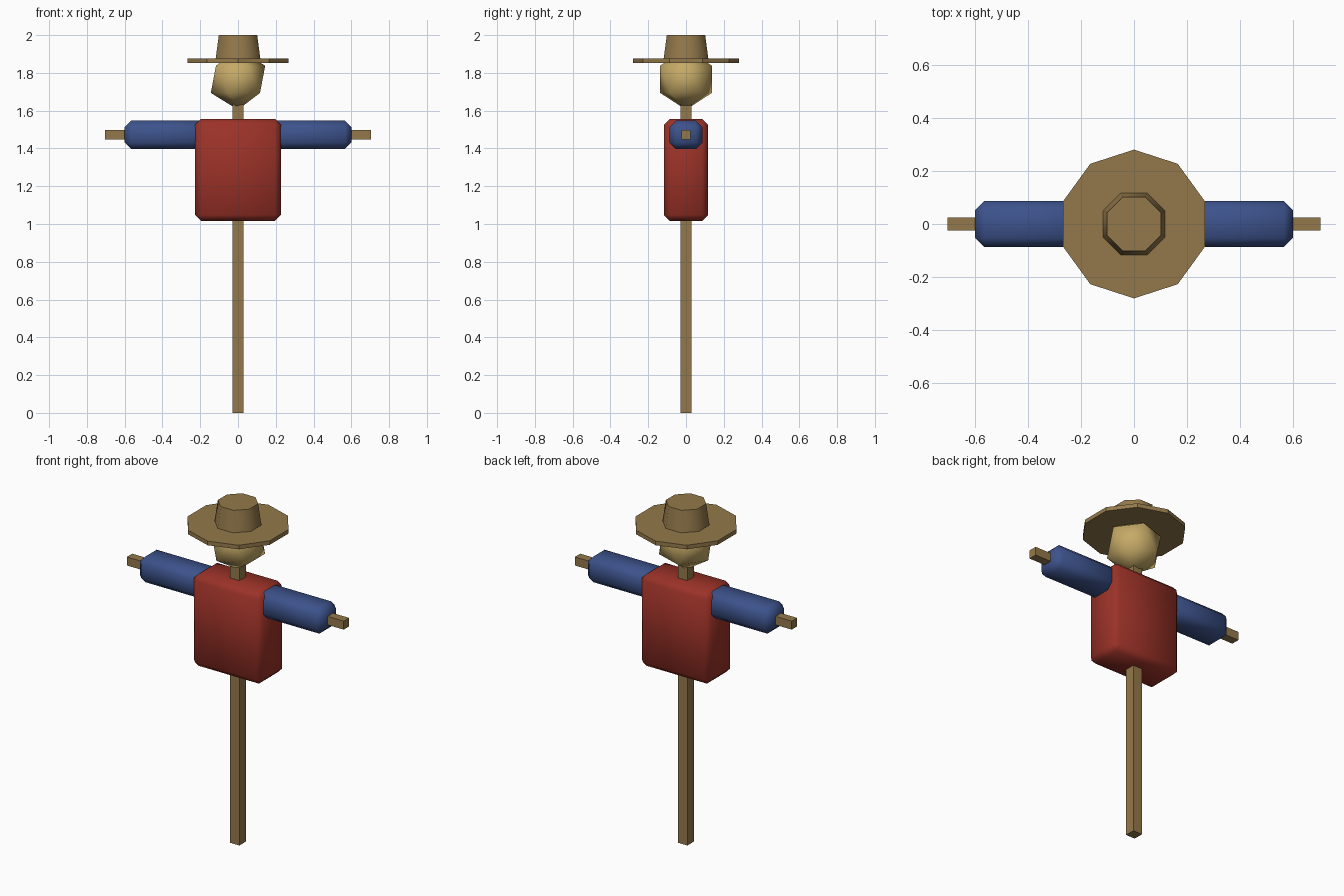
import bpy, bmesh
from math import radians

cube = bpy.data.objects.get("Cube")
if cube:
    bpy.data.objects.remove(cube, do_unlink=True)


def material(name, rgb):
    mat = bpy.data.materials.new(name)
    mat.use_nodes = True
    mat.diffuse_color = (*rgb, 1)
    mat.node_tree.nodes["Principled BSDF"].inputs["Base Color"].default_value = (*rgb, 1)
    return mat


wood = material("wood brown", (0.296, 0.191, 0.07))
straw = material("straw yellow", (0.56, 0.4, 0.135))
red = material("shirt red", (0.33, 0.032, 0.021))
blue = material("sleeve blue", (0.046, 0.085, 0.26))


def finish(name, mat, smooth=False):
    obj = bpy.context.object
    obj.name = obj.data.name = name
    obj.data.materials.append(mat)
    if smooth:
        bpy.ops.object.shade_smooth_by_angle(angle=radians(60))
    return obj


def box(name, mat, low, high, chamfer=0):
    """Box between two corners, optionally with soft chamfered edges."""
    bpy.ops.mesh.primitive_cube_add(size=1)
    mesh = bpy.context.object.data
    bm = bmesh.new()
    bm.from_mesh(mesh)
    for v in bm.verts:
        v.co = [l + (c + 0.5) * (h - l) for c, l, h in zip(v.co, low, high)]
    if chamfer:
        bmesh.ops.bevel(bm, geom=bm.edges[:], offset=chamfer, segments=1,
                        affect='EDGES')
    bm.to_mesh(mesh)
    bm.free()
    return finish(name, mat, chamfer > 0)


# Wooden frame
box("post", wood, (-0.03, -0.03, 0), (0.03, 0.03, 1.7))
box("crossbar", wood, (-0.705, -0.025, 1.447), (0.705, 0.025, 1.497))

# Shirt body and sleeves
box("torso", red, (-0.227, -0.117, 1.017), (0.227, 0.117, 1.556), 0.031)
for side, sx in (("left", 1), ("right", -1)):
    xs = sorted((0.15 * sx, 0.6 * sx))
    box(side + "_sleeve", blue, (xs[0], -0.087, 1.397), (xs[1], 0.087, 1.547), 0.034)

# Faceted straw head
bpy.ops.mesh.primitive_ico_sphere_add(subdivisions=1, radius=0.161, location=(0, 0, 1.766))
finish("head", straw, True)

# Hat: ten-sided brim and eight-sided crown
bpy.ops.mesh.primitive_cylinder_add(vertices=10, radius=0.281, depth=0.024, location=(0, 0, 1.864))
finish("hat_brim", wood)
bpy.ops.mesh.primitive_cone_add(vertices=8, radius1=0.13, radius2=0.11, depth=0.14,
                                location=(0, 0, 1.93), rotation=(0, 0, radians(22.5)))
finish("hat_crown", wood, True)
